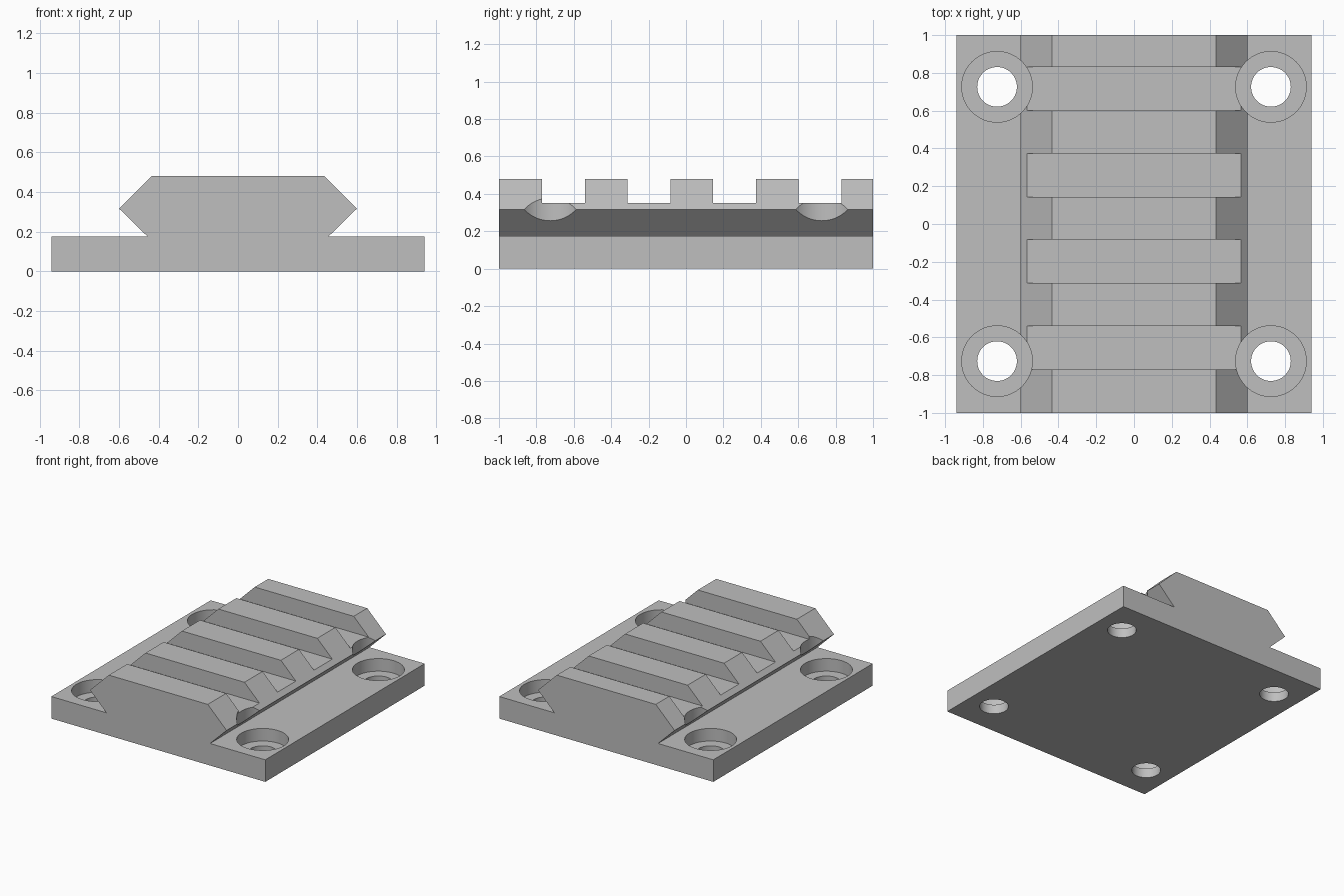
import bpy, bmesh, math
from mathutils import Matrix

old = bpy.data.objects.get("Cube")
if old:
    bpy.data.objects.remove(old, do_unlink=True)

grey = bpy.data.materials.new("plain_grey")
grey.use_nodes = True
colour = (0.52, 0.52, 0.52, 1)
grey.diffuse_color = colour
grey.node_tree.nodes["Principled BSDF"].inputs["Base Color"].default_value = colour


def add_object(name, bm):
    bmesh.ops.recalc_face_normals(bm, faces=bm.faces)
    mesh = bpy.data.meshes.new(name)
    bm.to_mesh(mesh)
    bm.free()
    mesh.materials.append(grey)
    obj = bpy.data.objects.new(name, mesh)
    bpy.context.collection.objects.link(obj)
    return obj


def add_cylinder(bm, x, y, radius, low, high):
    bmesh.ops.create_cone(bm, cap_ends=True, segments=64, radius1=radius, radius2=radius,
                          depth=high - low,
                          matrix=Matrix.Translation((x, y, (low + high) / 2)))


# Base plate and dovetail rail, one extruded profile
half = [(0.94, 0), (0.94, 0.175), (0.455, 0.175), (0.6, 0.317), (0.435, 0.48)]
outline = half + [(-x, z) for x, z in reversed(half)]
bm = bmesh.new()
face = bm.faces.new([bm.verts.new((x, -1, z)) for x, z in outline])
ext = bmesh.ops.extrude_face_region(bm, geom=[face])
bmesh.ops.translate(bm, vec=(0, 2, 0),
                    verts=[v for v in ext["geom"] if isinstance(v, bmesh.types.BMVert)])
plate = add_object("rail_mounting_plate", bm)

# Cross slots in the rail
bm = bmesh.new()
for i in range(4):
    y = -0.655 + i * 0.457
    bmesh.ops.create_cube(bm, size=1, matrix=Matrix.Translation((0, y, 0.6))
                          @ Matrix.Diagonal((1.6, 0.23, 0.5, 1)))
slots = add_object("slot_cutter", bm)

# Counterbores and through holes at the corners
corners = [(sx * 0.725, sy * 0.726) for sx in (-1, 1) for sy in (-1, 1)]
bores, holes = bmesh.new(), bmesh.new()
for x, y in corners:
    add_cylinder(bores, x, y, 0.187, 0.075, 1)
    add_cylinder(holes, x, y, 0.105, -0.2, 0.4)
cutters = [slots, add_object("counterbore_cutter", bores), add_object("hole_cutter", holes)]

bpy.context.view_layer.objects.active = plate
for cutter in cutters:
    mod = plate.modifiers.new(cutter.name, "BOOLEAN")
    mod.operation = "DIFFERENCE"
    mod.solver = "EXACT"
    mod.object = cutter
    bpy.ops.object.modifier_apply(modifier=mod.name)
for cutter in cutters:
    bpy.data.objects.remove(cutter, do_unlink=True)

# Smooth bore walls, crisp edges elsewhere
bpy.ops.object.select_all(action="DESELECT")
plate.select_set(True)
bpy.ops.object.shade_smooth_by_angle(angle=math.radians(30))
